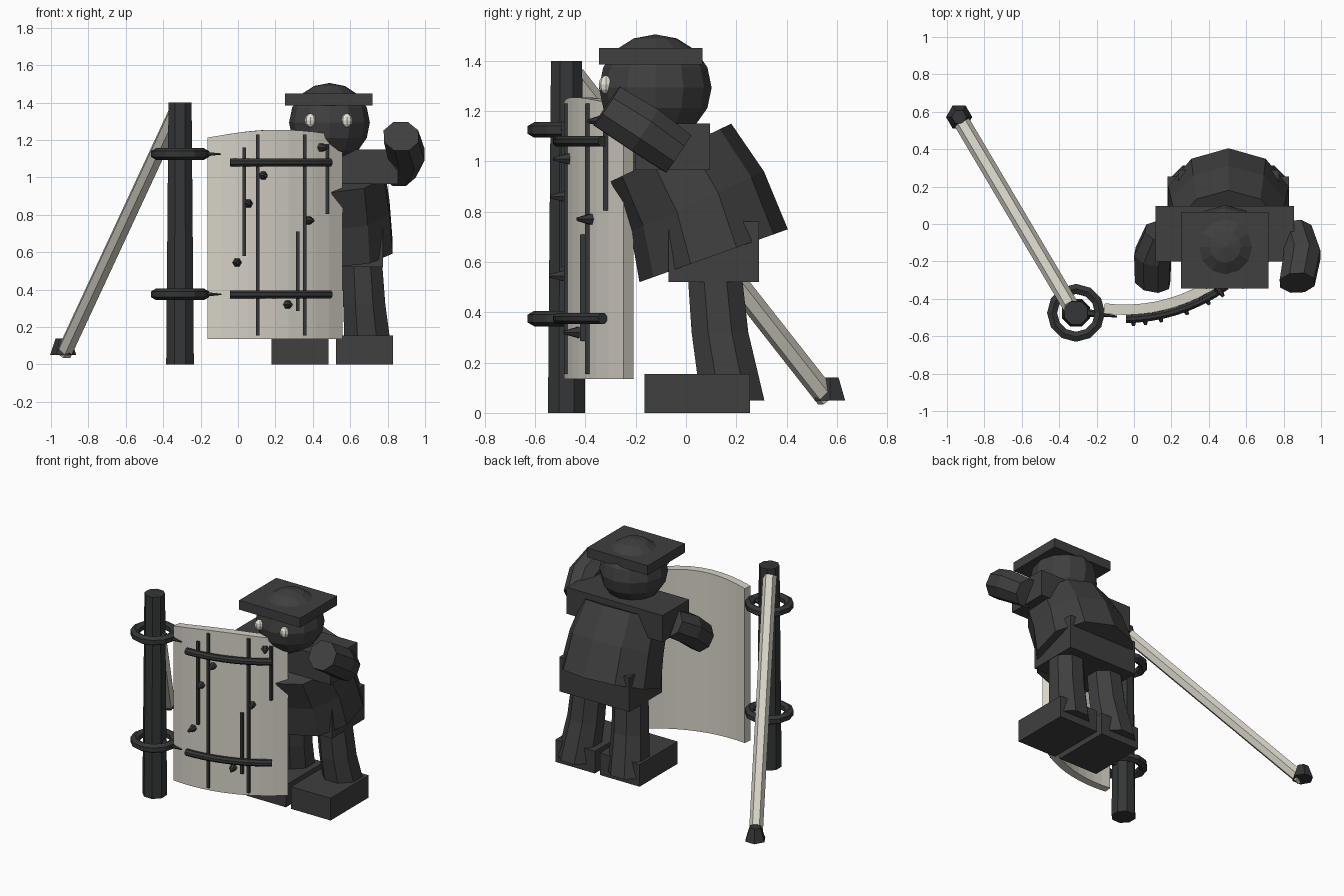
import bpy, bmesh, math
from mathutils import Vector, Matrix

old = bpy.data.objects.get("Cube")
if old:
    bpy.data.objects.remove(old, do_unlink=True)


def material(name, rgb):
    m = bpy.data.materials.new(name)
    m.use_nodes = True
    m.diffuse_color = (*rgb, 1)
    m.node_tree.nodes["Principled BSDF"].inputs["Base Color"].default_value = (*rgb, 1)
    return m


CHARCOAL = material("charcoal", (0.05, 0.05, 0.05))
IRON = material("dark iron", (0.035, 0.037, 0.038))
CREAM = material("weathered cream", (0.68, 0.65, 0.57))
EYE = material("pale eye", (0.83, 0.81, 0.73))


def finish(name, bm, mat):
    bmesh.ops.recalc_face_normals(bm, faces=bm.faces)
    mesh = bpy.data.meshes.new(name)
    bm.to_mesh(mesh)
    bm.free()
    mesh.materials.append(mat)
    ob = bpy.data.objects.new(name, mesh)
    bpy.context.collection.objects.link(ob)
    return ob


def box(name, lo, hi, mat):
    lo, hi = Vector(lo), Vector(hi)
    bm = bmesh.new()
    bmesh.ops.create_cube(bm, size=1)
    bmesh.ops.scale(bm, vec=hi - lo, verts=bm.verts)
    bmesh.ops.translate(bm, vec=(lo + hi) / 2, verts=bm.verts)
    return finish(name, bm, mat)


def rod(name, a, b, r1, r2, mat, sides=8):
    """Tapered prism from point a to point b."""
    a, b = Vector(a), Vector(b)
    axis = b - a
    bm = bmesh.new()
    bmesh.ops.create_cone(bm, cap_ends=True, segments=sides, radius1=r1, radius2=r2, depth=axis.length)
    turn = axis.to_track_quat("Z", "Y").to_matrix().to_4x4()
    bm.transform(Matrix.Translation((a + b) / 2) @ turn @ Matrix.Rotation(math.pi / sides, 4, "Z"))
    return finish(name, bm, mat)


def ball(name, center, size, mat, segs=12, rings=8):
    bm = bmesh.new()
    bmesh.ops.create_uvsphere(bm, u_segments=segs, v_segments=rings, radius=1)
    bmesh.ops.scale(bm, vec=size, verts=bm.verts)
    bmesh.ops.translate(bm, vec=center, verts=bm.verts)
    return finish(name, bm, mat)


def loft(name, loops, mat, closed=False):
    """Skin rings of points; cap the ends, or join last to first."""
    bm = bmesh.new()
    rows = [[bm.verts.new(p) for p in loop] for loop in loops]
    n = len(rows[0])
    pairs = list(zip(rows, rows[1:]))
    if closed:
        pairs.append((rows[-1], rows[0]))
    else:
        bm.faces.new(rows[0])
        bm.faces.new(rows[-1])
    for p, q in pairs:
        for i in range(n):
            j = (i + 1) % n
            bm.faces.new((p[i], p[j], q[j], q[i]))
    return finish(name, bm, mat)


def ring_points(center, u, v, ru, rv, n=8):
    c, u, v = Vector(center), Vector(u), Vector(v)
    angles = [math.tau * (i + 0.5) / n for i in range(n)]
    return [c + u * math.cos(a) * ru + v * math.sin(a) * rv for a in angles]


# Gate post with two hinge rings
PX, PY = -0.31, -0.475
rod("gate_post", (PX, PY, 0), (PX, PY, 1.4), 0.08, 0.067, IRON)
for label, z in (("lower", 0.375), ("upper", 1.125)):
    loops = []
    for i in range(12):
        a = math.tau * i / 12
        out = Vector((math.cos(a), math.sin(a), 0))
        loops.append(ring_points(Vector((PX, PY, z)) + out * 0.128, out, (0, 0, 1), 0.031, 0.031, 6))
    loft(label + "_hinge_ring", loops, IRON, closed=True)
    rod(label + "_hinge_pin", (-0.25, PY, z), (-0.09, PY - 0.02, z), 0.022, 0.004, IRON, 6)

# Slanted brace and its foot
rod("brace_pole", (-0.93, 0.56, 0.06), (-0.335, -0.445, 1.34), 0.044, 0.044, CREAM, 6)
rod("brace_foot", (-0.935, 0.572, 0.05), (-0.935, 0.572, 0.14), 0.07, 0.04, IRON, 6)

# Curved panel: plan is an arc around ARC
ARC, R = Vector((-0.05, 0.414, 0)), 0.90


def on_arc(x, radius, z):
    """Point at the angle where the panel front has the given x."""
    a = math.asin((x - ARC.x) / R)
    return ARC + Vector((math.sin(a) * radius, -math.cos(a) * radius, z))


def panel_section(t):
    x = -0.163 + 0.722 * t
    top = 1.21 + 0.045 * math.sin(math.pi * min(1, t * 0.9 + 0.02))
    return [on_arc(x, r, z) for r, z in ((R, 0.135), (R, top), (R - 0.055, top), (R - 0.055, 0.135))]


loft("curved_panel", [panel_section(i / 10) for i in range(11)], CREAM)

# Curved crossbars
for label, z in (("lower", 0.375), ("upper", 1.08)):
    loops = []
    for i in range(9):
        c = on_arc(-0.042 + 0.522 * i / 8, R + 0.022, z)
        out = (c - ARC - Vector((0, 0, z))).normalized()
        loops.append(ring_points(c, out, (0, 0, 1), 0.023, 0.023, 8))
    loft(label + "_crossbar", loops, IRON)

# Thin upright strips
for i, (x, lo, hi) in enumerate(((0.105, 0.155, 1.23), (0.355, 0.155, 1.23), (0.032, 0.58, 1.16),
                                 (0.317, 0.285, 0.71), (0.475, 0.805, 1.18))):
    c = on_arc(x, R + 0.004, 0)
    rod("panel_strip_%d" % i, c + Vector((0, 0, lo)), c + Vector((0, 0, hi)), 0.013, 0.013, IRON, 4)

# Pointed studs on the panel
for i, (x, z) in enumerate(((0.135, 1.01), (0.055, 0.86), (0.375, 0.77),
                            (-0.005, 0.545), (0.265, 0.32), (0.445, 1.16))):
    rod("panel_stud_%d" % i, on_arc(x, R - 0.005, z), on_arc(x, R + 0.06, z), 0.026, 0.008, IRON, 6)

# Figure: head, eyes and square hat
CX = 0.505
ball("head", (0.489, -0.122, 1.293), (0.216, 0.224, 0.212), CHARCOAL)
for side, x in (("right", 0.387), ("left", 0.582)):
    ball(side + "_eye", (x, -0.319, 1.305), (0.031, 0.028, 0.037), EYE, 8, 6)
box("square_hat", (0.25, -0.345, 1.385), (0.72, 0.065, 1.45), CHARCOAL)

# Shoulders, leaning torso and hips
box("shoulders", (0.115, -0.2, 0.965), (0.855, 0.095, 1.15), CHARCOAL)
torso = []
for front, back, half in (((-0.185, 0.52), (0.405, 0.73), 0.322),
                          ((-0.22, 0.72), (0.31, 0.96), 0.305),
                          ((-0.30, 0.92), (0.18, 1.15), 0.275)):
    f, b = Vector((CX, *front)), Vector((CX, *back))
    torso.append(ring_points((f + b) / 2, (1, 0, 0), (b - f).normalized(),
                             half / math.cos(math.pi / 10), (b - f).length / 2, 10))
loft("torso", torso, CHARCOAL)
box("hips", (0.235, -0.07, 0.52), (0.775, 0.29, 0.76), CHARCOAL)

# Legs and feet, mirrored about the figure's middle
for side, s in (("right", -1), ("left", 1)):
    path = ((0.155, 0.11, 0.6, 0.115), (0.17, 0.135, 0.32, 0.122), (0.193, 0.185, 0.05, 0.137))
    loops = [ring_points((CX + s * x, y, z), (1, 0, 0), (0, 1, 0), r, r) for x, y, z, r in path]
    loft(side + "_leg", loops, CHARCOAL)
    xs = sorted((CX + s * 0.02, CX + s * 0.325))
    box(side + "_foot", (xs[0], -0.165, 0), (xs[1], 0.255, 0.155), CHARCOAL)

# Bent arms: left one raised, right one lowered behind the panel
for side, path in (("left", ((0.86, -0.03, 1.03), (0.9, -0.165, 1.125), (0.872, -0.315, 1.22))),
                   ("right", ((0.15, -0.04, 1.04), (0.1, -0.165, 0.965), (0.1, -0.31, 0.85)))):
    pts = [Vector(p) for p in path]
    reach = (pts[2] - pts[0]).normalized()
    across = reach.cross(Vector((0, 0, 1))).normalized()
    lift = across.cross(reach)
    loft(side + "_arm", [ring_points(p, across, lift, r, r) for p, r in zip(pts, (0.097, 0.105, 0.1))], CHARCOAL)
